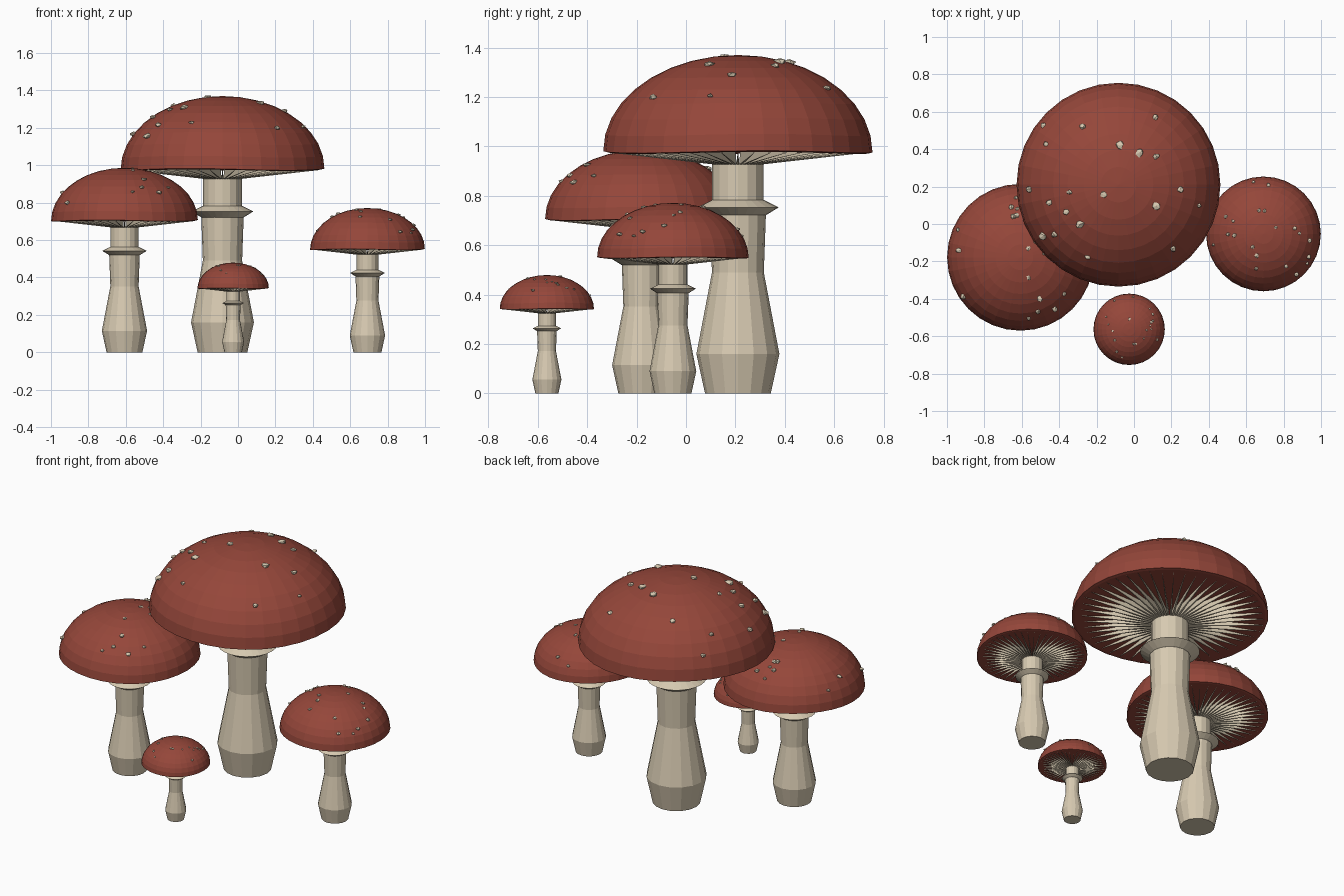
import bpy, bmesh, math, random
from mathutils import Vector, Matrix

random.seed(4)
if "Cube" in bpy.data.objects:
    bpy.data.objects.remove(bpy.data.objects["Cube"])


def material(name, color):
    mat = bpy.data.materials.new(name)
    mat.use_nodes = True
    mat.diffuse_color = (*color, 1)
    mat.node_tree.nodes["Principled BSDF"].inputs["Base Color"].default_value = (*color, 1)
    return mat


RED = material("cap red", (0.30, 0.062, 0.042))
CREAM = material("stem cream", (0.68, 0.59, 0.44))

CAP_RADIUS, CAP_BASE, CAP_HEIGHT = 0.545, 0.978, 0.392


def finish(bm, name, mat, place):
    """Turn a bmesh into a placed, flat shaded object."""
    bmesh.ops.remove_doubles(bm, verts=bm.verts, dist=1e-5)
    bmesh.ops.recalc_face_normals(bm, faces=bm.faces)
    bm.transform(place)
    mesh = bpy.data.meshes.new(name)
    bm.to_mesh(mesh)
    bm.free()
    mesh.materials.append(mat)
    obj = bpy.data.objects.new(name, mesh)
    bpy.context.collection.objects.link(obj)


def lathe(profile, sides):
    """Spin a (radius, height) profile around z."""
    bm = bmesh.new()
    verts = [bm.verts.new((r, 0, z)) for r, z in profile]
    edges = [bm.edges.new(pair) for pair in zip(verts, verts[1:])]
    bmesh.ops.spin(bm, geom=verts + edges, axis=(0, 0, 1), cent=(0, 0, 0),
                   angle=math.tau, steps=sides, use_merge=True)
    return bm


def build_stem(prefix, place):
    # Bulbous stalk
    stalk = [(0, 0), (0.133, 0), (0.168, 0.16), (0.105, 0.49),
             (0.114, 0.74), (0.104, 0.76), (0.104, 0.93), (0, 0.93)]
    finish(lathe(stalk, 16), prefix + "_stem", CREAM, place)
    # Skirt around the neck
    skirt = [(0.09, 0.785), (0.108, 0.782), (0.165, 0.753), (0.114, 0.722), (0.09, 0.722)]
    finish(lathe(skirt + skirt[:1], 24), prefix + "_ring", CREAM, place)


def dome_height(radius):
    """Height of the cap surface at a distance from its axis."""
    return CAP_BASE + CAP_HEIGHT * math.sqrt(max(0, 1 - (radius / CAP_RADIUS) ** 2))


def build_cap(prefix, place):
    # Domed cap with a flat underside and a slightly wavy rim
    rows = 9
    dome = [(0, CAP_BASE), (CAP_RADIUS * 0.97, CAP_BASE - 0.004)]
    for i in range(rows + 1):
        radius = CAP_RADIUS * math.cos(math.pi / 2 * i / rows)
        dome.append((radius, dome_height(radius)))
    bm = lathe(dome, 32)
    for v in bm.verts:
        turn = math.atan2(v.co.y, v.co.x)
        reach = v.co.xy.length / CAP_RADIUS
        v.co.z += 0.005 * reach ** 4 * math.sin(3 * turn + 1)
    finish(bm, prefix + "_cap", RED, place)


def build_gills(prefix, place, count=48):
    # Thin wedges tapering from the neck to the rim
    bm = bmesh.new()
    for i in range(count):
        turn = Matrix.Rotation(math.tau * i / count, 4, "Z")
        corners = [(0.08, -0.006, 0.925), (0.08, 0.006, 0.925),
                   (0.08, 0, CAP_BASE + 0.01), (0.525, 0, CAP_BASE - 0.003)]
        a, b, top, tip = [bm.verts.new(turn @ Vector(c)) for c in corners]
        for face in ((a, b, tip), (b, top, tip), (top, a, tip), (a, top, b)):
            bm.faces.new(face)
    finish(bm, prefix + "_gills", CREAM, place)


def build_spots(prefix, place, count=20):
    # Small chipped lumps scattered evenly over the dome
    bm = bmesh.new()
    for _ in range(count):
        radius = CAP_RADIUS * 0.95 * math.sqrt(random.random())
        angle = random.uniform(0, math.tau)
        spot = Vector((radius * math.cos(angle), radius * math.sin(angle), dome_height(radius)))
        size = random.uniform(0.015, 0.027)
        fit = (Matrix.Translation(spot) @ Matrix.Rotation(angle, 4, "Z")
               @ Matrix.Diagonal((size, size * 0.85, size * 0.55, 1)))
        lump = bmesh.ops.create_icosphere(bm, subdivisions=1, radius=1, matrix=fit)
        for v in lump["verts"]:
            v.co += Vector([random.uniform(-0.15, 0.15) * size for axis in "xyz"])
    finish(bm, prefix + "_spots", CREAM, place)


# Name, ground position and scale of each mushroom
MUSHROOMS = [
    ("large", (-0.083, 0.21), 1.0),
    ("medium", (-0.607, -0.178), 0.72),
    ("small", (0.692, -0.053), 0.563),
    ("tiny", (-0.026, -0.563), 0.35),
]

for size_name, (x, y), scale in MUSHROOMS:
    place = Matrix.Translation((x, y, 0)) @ Matrix.Scale(scale, 4)
    prefix = size_name + "_mushroom"
    for build in (build_stem, build_cap, build_gills, build_spots):
        build(prefix, place)
